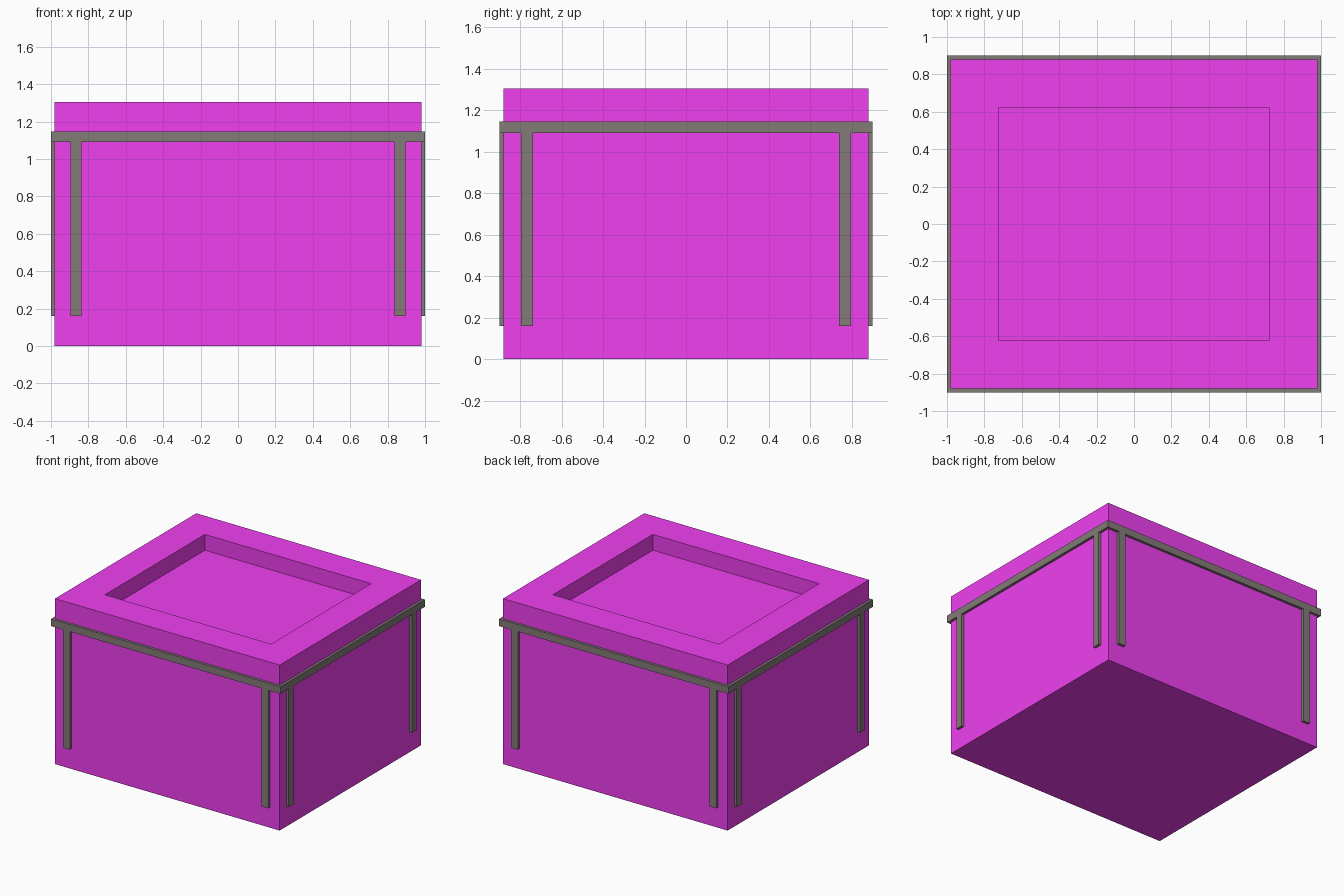
import bpy, bmesh

if "Cube" in bpy.data.objects:
    bpy.data.objects.remove(bpy.data.objects["Cube"])

def material(name, color):
    m = bpy.data.materials.new(name)
    m.diffuse_color = color
    m.use_nodes = True
    m.node_tree.nodes["Principled BSDF"].inputs["Base Color"].default_value = m.diffuse_color
    return m

magenta = material("magenta", (0.87, 0.05, 0.87, 1))
dark = material("dark_trim", (0.23, 0.20, 0.19, 1))

def finish(bm, name, mat):
    bmesh.ops.recalc_face_normals(bm, faces=bm.faces)
    me = bpy.data.meshes.new(name)
    bm.to_mesh(me)
    bm.free()
    me.materials.append(mat)
    ob = bpy.data.objects.new(name, me)
    bpy.context.collection.objects.link(ob)
    return ob

def add_loop(bm, x, y, z):
    return [bm.verts.new((sx * x, sy * y, z))
            for sx, sy in ((-1, -1), (1, -1), (1, 1), (-1, 1))]

def bridge(bm, a, b):
    for i in range(4):
        j = (i + 1) % 4
        bm.faces.new((a[i], a[j], b[j], b[i]))

def box(name, lo, hi, mat):
    bm = bmesh.new()
    bmesh.ops.create_cube(bm, size=1)
    for v in bm.verts:
        v.co = [(l + h) / 2 + c * (h - l) for l, h, c in zip(lo, hi, v.co)]
    return finish(bm, name, mat)

W, D, H = 0.98, 0.88, 1.305    # body half width, half depth, height
T = 0.02                       # trim thickness
Z0, Z1, Z2 = 0.16, 1.09, 1.147 # post bottom, band bottom, band top

# Body with a rectangular recess in the top
bm = bmesh.new()
loops = [add_loop(bm, *p) for p in
         ((W, D, 0), (W, D, H), (0.725, 0.623, H), (0.725, 0.623, H - 0.125))]
for a, b in zip(loops, loops[1:]):
    bridge(bm, a, b)
bm.faces.new(loops[0])
bm.faces.new(loops[-1])
finish(bm, "body", magenta)

# Band wrapped around the body
bm = bmesh.new()
ring = [add_loop(bm, *p) for p in
        ((W, D, Z1), (W + T, D + T, Z1), (W + T, D + T, Z2), (W, D, Z2))]
for i in range(4):
    bridge(bm, ring[i], ring[(i + 1) % 4])
finish(bm, "band", dark)

# Posts hanging below the band, two on each side
def span(s, a, b):
    return sorted((s * a, s * b))

for sx in (-1, 1):
    for sy in (-1, 1):
        for name, xr, yr in (("front_back_post", (0.837, 0.896), (D, D + T)),
                             ("side_post", (W, W + T), (0.737, 0.796))):
            x, y = span(sx, *xr), span(sy, *yr)
            box(name, (x[0], y[0], Z0), (x[1], y[1], Z1), dark)
